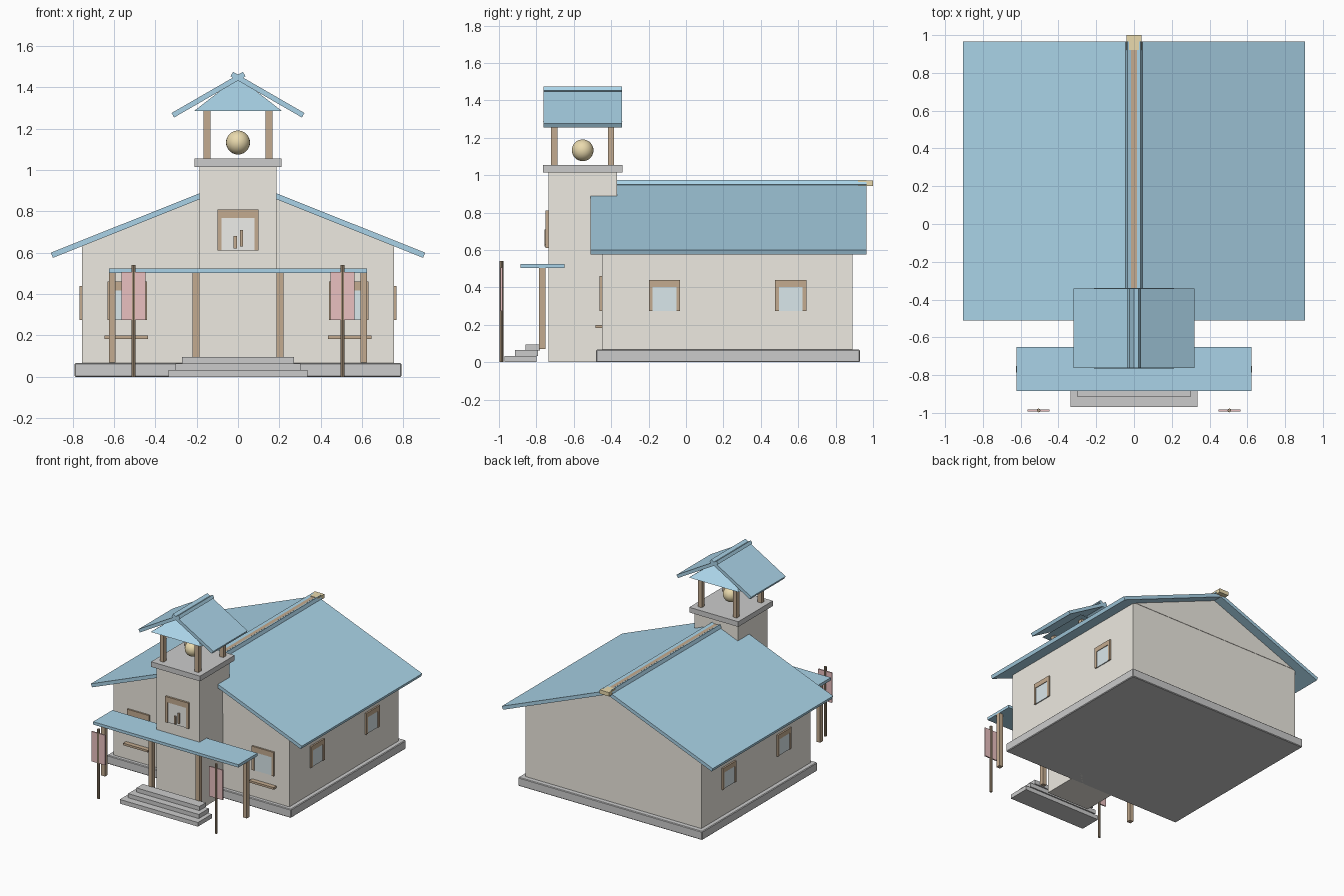
import bpy, math
from mathutils import Vector

if "Cube" in bpy.data.objects:
    bpy.data.objects.remove(bpy.data.objects["Cube"])


def mat(name, r, g, b):
    m = bpy.data.materials.new(name)
    m.diffuse_color = (r, g, b, 1)
    m.use_nodes = True
    m.node_tree.nodes["Principled BSDF"].inputs["Base Color"].default_value = m.diffuse_color
    return m


BLUE = mat("roof_blue", 0.40, 0.65, 0.80)
WOOD = mat("wood", 0.55, 0.41, 0.28)
DARK = mat("dark_wood", 0.40, 0.30, 0.20)
CREAM = mat("plaster", 0.85, 0.82, 0.75)
GOLD = mat("brass", 0.82, 0.70, 0.42)
GLASS = mat("glass", 0.70, 0.80, 0.83)
PALE = mat("pale_panel", 0.85, 0.85, 0.82)
RED = mat("banner_red", 0.82, 0.53, 0.53)


def mesh(name, verts, faces, m=None):
    me = bpy.data.meshes.new(name)
    me.from_pydata(verts, [], faces)
    ob = bpy.data.objects.new(name, me)
    bpy.context.collection.objects.link(ob)
    if m:
        me.materials.append(m)
    return ob


def prism(name, profile, y0, y1, m=None):
    """Extrude a counter-clockwise (seen from the front) xz profile along y."""
    n = len(profile)
    verts = [(x, y, z) for y in (y0, y1) for x, z in profile]
    faces = [tuple(range(n)), tuple(reversed(range(n, 2 * n)))]
    faces += [(i, i + n, (i + 1) % n + n, (i + 1) % n) for i in range(n)]
    return mesh(name, verts, faces, m)


def box(name, x0, x1, y0, y1, z0, z1, m=None, bevel=0):
    x0, x1 = sorted((x0, x1))
    ob = prism(name, [(x0, z0), (x1, z0), (x1, z1), (x0, z1)], y0, y1, m)
    if bevel:
        b = ob.modifiers.new("bevel", 'BEVEL')
        b.width, b.segments = bevel, 1
    return ob


def roof_slabs(name, start, end, thick, y0, y1):
    """Two sloped slabs whose upper ends cross at the ridge."""
    a, b = Vector(start), Vector(end)
    d = (b - a).normalized()
    n = Vector((-d.y, d.x)) * thick / 2
    pts = [a - n, b - n, b + n, a + n]
    prism(name + "_right", [(p.x, p.y) for p in pts], y0, y1, BLUE)
    prism(name + "_left", [(-p.x, p.y) for p in reversed(pts)], y0, y1, BLUE)


def window(name, w, h, lintel, loc, rot, depth, pane_mat):
    """Framed opening without a sill, facing -y before rotation."""
    s = 0.02
    parts = [box(name + "_lintel", -w, w, -depth, 0, h - lintel, h, WOOD),
             box(name + "_jamb", -w, -w + s, -depth, 0, 0, h - lintel, WOOD),
             box(name + "_jamb", w - s, w, -depth, 0, 0, h - lintel, WOOD),
             box(name + "_pane", -w + s, w - s, -depth * 0.6, 0, 0, h - lintel, pane_mat)]
    for p in parts:
        p.location = loc
        p.rotation_euler.z = rot


# Main hall
box("foundation", -0.79, 0.79, -0.48, 0.93, 0, 0.067, None, 0.005)
box("hall_walls", -0.755, 0.755, -0.45, 0.89, 0.067, 0.64, CREAM)
prism("gable", [(-0.76, 0.64), (0.76, 0.64), (0, 0.945)], -0.453, 0.893, CREAM)
roof_slabs("hall_roof", (-0.04, 0.963), (0.90, 0.588), 0.027, -0.51, 0.965)
box("ridge_beam", -0.015, 0.015, -0.37, 0.966, 0.935, 0.968, WOOD)
box("ridge_finial", -0.04, 0.04, 0.92, 1.0, 0.942, 0.972, GOLD)

# Bell tower
TY = -0.5525
box("tower", -0.185, 0.185, -0.735, -0.37, 0, 1.02, CREAM)
box("tower_cap", -0.21, 0.21, -0.765, -0.34, 1.015, 1.055)
for sx in (-1, 1):
    for y in (TY - 0.152, TY + 0.152):
        box("belfry_post", sx * 0.15 - 0.0165, sx * 0.15 + 0.0165,
            y - 0.0165, y + 0.0165, 1.055, 1.29, WOOD)
r = 0.213
mesh("belfry_pyramid",
     [(-r, TY - r, 1.285), (r, TY - r, 1.285), (r, TY + r, 1.285), (-r, TY + r, 1.285), (0, TY, 1.45)],
     [(3, 2, 1, 0), (0, 1, 4), (1, 2, 4), (2, 3, 4), (3, 0, 4)], BLUE)
roof_slabs("belfry_roof", (-0.03, 1.464), (0.315, 1.265), 0.025, -0.762, -0.342)
bpy.ops.mesh.primitive_uv_sphere_add(segments=24, ring_count=16, radius=0.058, location=(0, TY, 1.133))
bell = bpy.context.object
bell.name = "bell"
bell.data.materials.append(GOLD)
bpy.ops.object.shade_smooth_by_angle()

# Tower face panel with two small bars
window("tower_panel", 0.10, 0.20, 0.042, (0, -0.735, 0.61), 0, 0.015, PALE)
box("panel_bar_short", -0.021, -0.005, -0.756, -0.74, 0.62, 0.68, WOOD)
box("panel_bar_long", 0.01, 0.024, -0.756, -0.74, 0.63, 0.71, WOOD)

# Hall windows and front shelves
for sx in (-1, 1):
    window("front_window", 0.095, 0.185, 0.042, (sx * 0.535, -0.45, 0.275), 0, 0.013, GLASS)
    box("window_shelf", sx * 0.435, sx * 0.645, -0.485, -0.45, 0.184, 0.2, WOOD)
    for y in (-0.115, 0.56):
        window("side_window", 0.083, 0.165, 0.037, (sx * 0.755, y, 0.275),
               sx * math.pi / 2, 0.012, GLASS)

# Porch and steps
box("porch_roof", -0.623, 0.623, -0.885, -0.65, 0.503, 0.525, BLUE)
for x in (-0.608, -0.203, 0.203, 0.608):
    box("porch_post", x - 0.0165, x + 0.0165, -0.785, -0.752, 0.07, 0.505, WOOD)
for i, (w, y0, y1) in enumerate([(0.335, -0.97, -0.80), (0.303, -0.913, -0.79), (0.27, -0.858, -0.78)]):
    box("step", -w, w, y0, y1, i * 0.032, i * 0.032 + 0.032)

# Banners on poles
for sx in (-1, 1):
    x = sx * 0.505
    bpy.ops.mesh.primitive_cylinder_add(vertices=8, radius=0.01, depth=0.54, location=(x, -0.987, 0.27))
    pole = bpy.context.object
    pole.name = "banner_pole"
    pole.data.materials.append(DARK)
    box("banner", x - 0.058, x + 0.058, -0.992, -0.982, 0.275, 0.507, RED)
